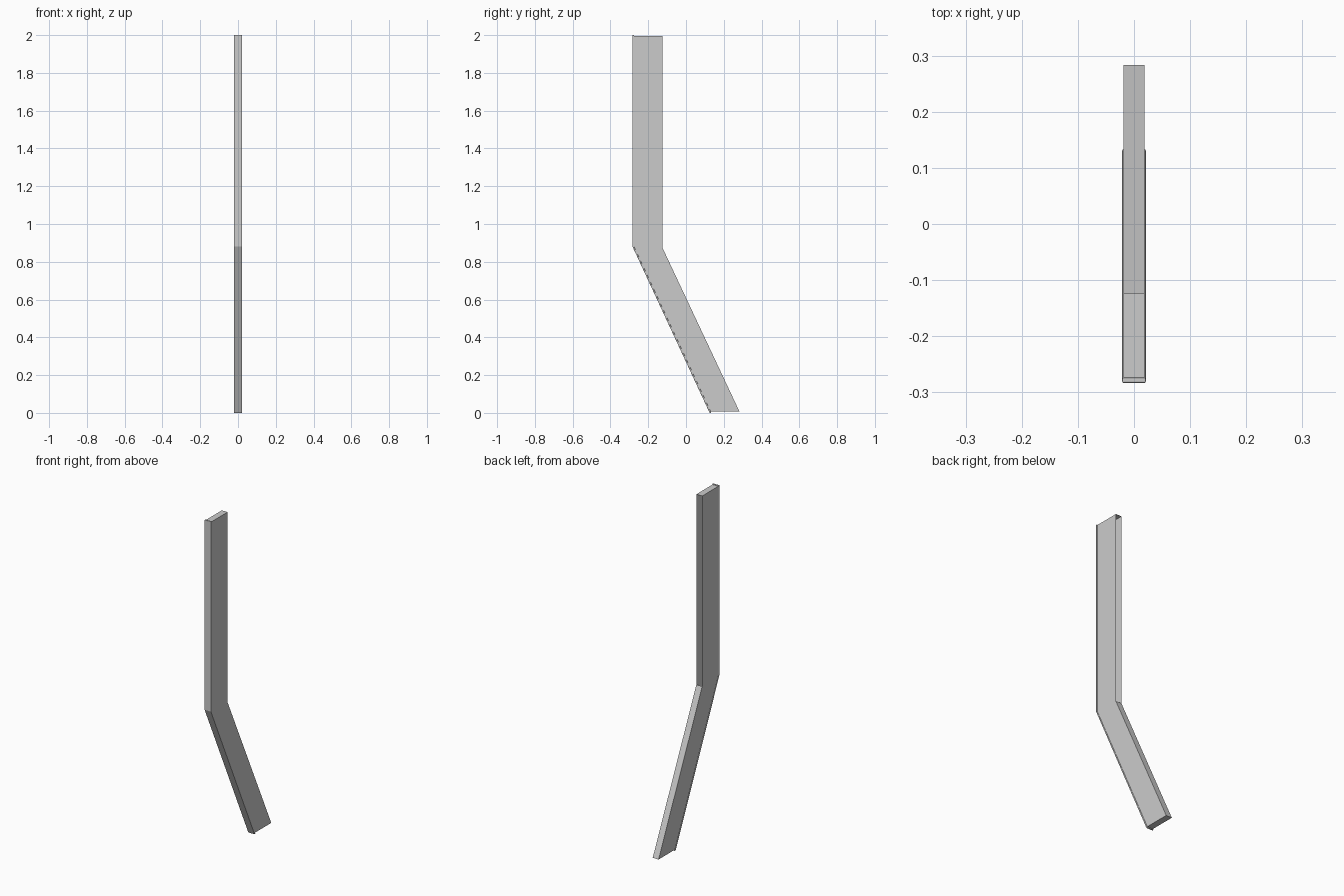
import bpy, bmesh

if "Cube" in bpy.data.objects:
    bpy.data.objects.remove(bpy.data.objects["Cube"])


def bent_prism(name, profile, half_width, open_edges=()):
    """Extrude a (y, z) profile across x; listed profile edges stay open."""
    bm = bmesh.new()
    left = [bm.verts.new((-half_width, y, z)) for y, z in profile]
    right = [bm.verts.new((half_width, y, z)) for y, z in profile]
    n = len(profile)
    # Each side is split at the bend into an upper and a lower quad
    for side in (left, right):
        bm.faces.new([side[i] for i in (0, 1, 4, 5)])
        bm.faces.new([side[i] for i in (1, 2, 3, 4)])
    for i in range(n):
        if i not in open_edges:
            j = (i + 1) % n
            bm.faces.new((left[i], left[j], right[j], right[i]))
    bmesh.ops.recalc_face_normals(bm, faces=bm.faces)
    mesh = bpy.data.meshes.new(name)
    bm.to_mesh(mesh)
    bm.free()
    obj = bpy.data.objects.new(name, mesh)
    bpy.context.collection.objects.link(obj)
    return obj


# Bent panel body, open along the upper back edge
bent_prism("panel_body", [
    (-0.274, 1.996), (-0.274, 0.878), (0.130, 0.007),
    (0.283, 0.007), (-0.124, 0.873), (-0.124, 1.996)],
    0.019, open_edges=(4,))

# Slightly wider edging strip that follows the front edge
strip = bent_prism("front_edge_strip", [
    (-0.283, 2.0), (-0.283, 0.88), (0.125, 0.0),
    (0.134, 0.0), (-0.274, 0.878), (-0.274, 2.0)], 0.021)
bevel = strip.modifiers.new("soft_edges", 'BEVEL')
bevel.width = 0.002
bevel.segments = 2
bevel.limit_method = 'ANGLE'
bevel.angle_limit = 0.7
